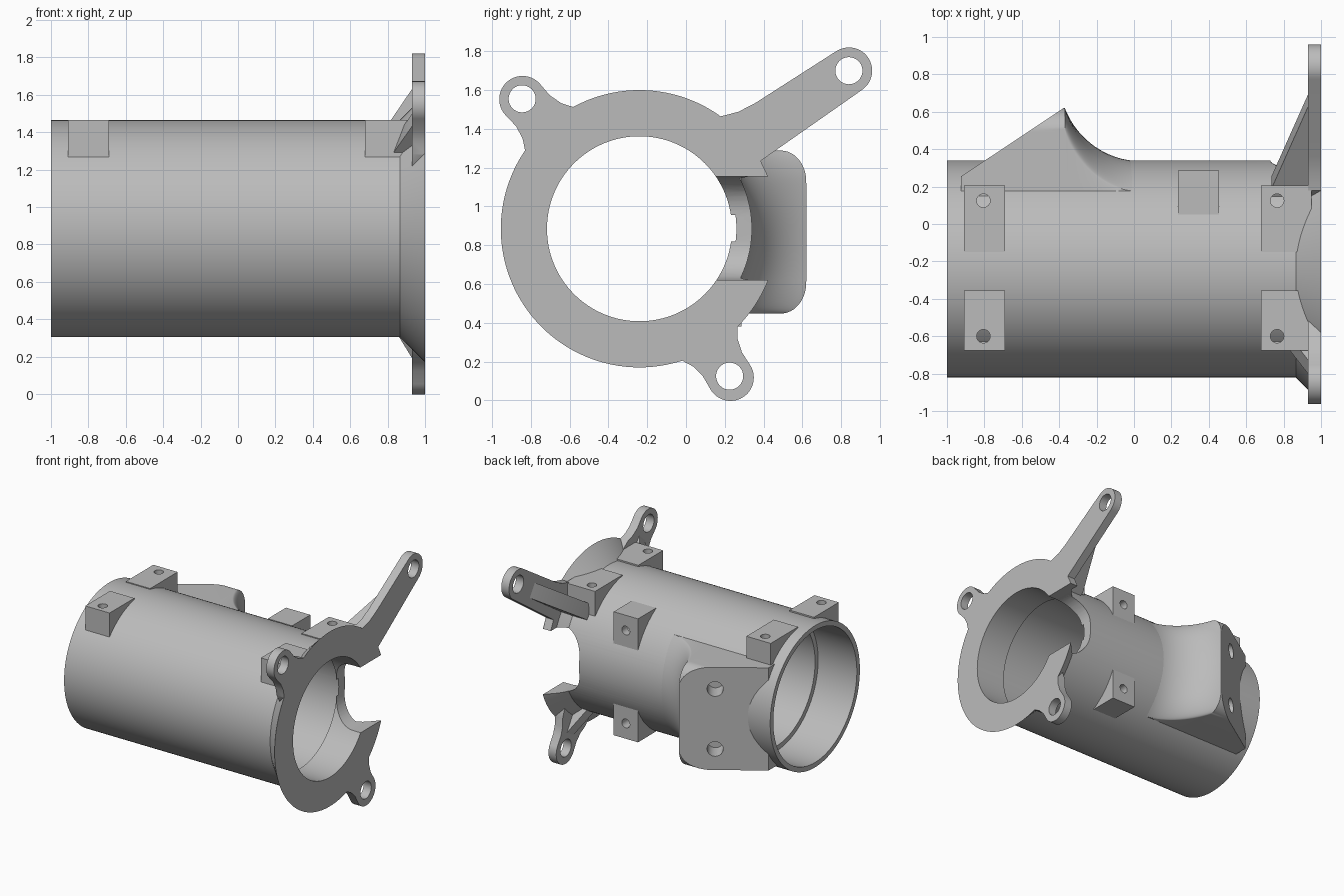
import bpy, bmesh, math
from mathutils import Vector

old = bpy.data.objects.get("Cube")
if old:
    bpy.data.objects.remove(old, do_unlink=True)

grey = bpy.data.materials.new("matte grey")
grey.use_nodes = True
grey.diffuse_color = (0.5, 0.5, 0.5, 1)
grey.node_tree.nodes["Principled BSDF"].inputs["Base Color"].default_value = (0.5, 0.5, 0.5, 1)

X, Y, Z = Vector((1, 0, 0)), Vector((0, 1, 0)), Vector((0, 0, 1))
AXIS = Vector((0, -0.24, 0.885))      # centre line of the tube
R = 0.58                              # outer radius of the tube


def loft(name, sections):
    """Solid through a row of closed sections with equal point counts."""
    bm = bmesh.new()
    rings = [[bm.verts.new(p) for p in s] for s in sections]
    n = len(rings[0])
    for a, b in zip(rings, rings[1:]):
        for i in range(n):
            j = (i + 1) % n
            bm.faces.new((a[i], a[j], b[j], b[i]))
    bm.faces.new(rings[0])
    bm.faces.new(rings[-1])
    bmesh.ops.recalc_face_normals(bm, faces=bm.faces)
    mesh = bpy.data.meshes.new(name)
    bm.to_mesh(mesh)
    bm.free()
    mesh.materials.append(grey)
    ob = bpy.data.objects.new(name, mesh)
    bpy.context.collection.objects.link(ob)
    return ob


def prism(name, pts, lo, hi, u=Y, v=Z, origin=Vector()):
    """Flat outline in the u, v plane, extruded along u x v."""
    w = u.cross(v)
    return loft(name, [[origin + u * a + v * b + w * c for a, b in pts] for c in (lo, hi)])


def arc(cx, cy, r, start, end, steps):
    angles = [math.radians(start + (end - start) * i / steps) for i in range(steps + 1)]
    return [(cx + r * math.cos(t), cy + r * math.sin(t)) for t in angles]


def lathe(name, profile, steps=128):
    """Turn (x, radius) pairs around the tube axis."""
    circle = arc(0, 0, 1, 0, 360, steps)[:-1]
    return loft(name, [[AXIS + X * x + Y * (a * r) + Z * (b * r) for a, b in circle]
                       for x, r in profile])


def peg(centre, direction, r, depth):
    """Round cutter centred on a surface point."""
    side = direction.orthogonal().normalized()
    circle = arc(0, 0, r, 0, 360, 32)[:-1]
    return prism("hole_cutter", circle, -depth, depth, side, direction.cross(side), Vector(centre))


def combine(ob, other, operation="DIFFERENCE"):
    mod = ob.modifiers.new("cut", "BOOLEAN")
    mod.operation, mod.solver, mod.object = operation, "EXACT", other
    bpy.context.view_layer.objects.active = ob
    bpy.ops.object.modifier_apply(modifier=mod.name)


def discard(ob):
    bpy.data.objects.remove(ob, do_unlink=True)


def drill(ob, *args):
    cutter = peg(*args)
    combine(ob, cutter)
    discard(cutter)


parts = []

# Shared cutters: stepped bore and round-ended slot through the flange
bore = lathe("bore_cutter", [(-1.1, 0.54), (-0.65, 0.54), (-0.65, 0.5),
                             (0.73, 0.5), (0.73, 0.477), (1.1, 0.477)])
slot_outline = ([(1.1, 0.62), (1.1, 1.155)] + arc(0.93, 0.955, 0.2, 90, 180, 12)
                + arc(0.93, 0.82, 0.2, 180, 270, 12))
slot = prism("slot_cutter", slot_outline, -1, 0, X, Z)
bore.hide_render = slot.hide_render = True

# Tube
tube = lathe("tube", [(-1, R), (0.9, R)])
combine(tube, bore)
combine(tube, slot)
parts.append(tube)

# Flange: flared ring joined with three ears
flange = lathe("flange", [(0.865, R), (1, 0.715)])
EAR_R = 0.12
short_ears = [(-0.845, 1.555), (0.225, 0.125)]
long_ear = (0.84, 1.70)

neck = [(0.82, 0.118), (0.75, 0.135), (0.69, 0.17), (0.55, 0.2)]
ear_outline = (arc(0.9, 0, EAR_R, -90, 90, 24) + neck + [(u, -v) for u, v in reversed(neck)])
for y, z in short_ears:
    out = (Vector((0, y, z)) - AXIS).normalized()
    ear = prism("ear", ear_outline, 0.93, 1, out, X.cross(out), AXIS)
    combine(flange, ear, "UNION")
    discard(ear)
    # Short rib behind the ear
    rib = prism("short_ear_rib", [(0.82, 0.5), (0.82, 0.57), (0.94, 0.8), (0.94, 0.5)],
                -0.05, 0.05, X, out, AXIS)
    combine(rib, bore)
    parts.append(rib)

arm_outline = (arc(*long_ear, EAR_R, -56, 123, 24)
               + [(0.36, 1.535), (0.27, 1.488), (0.18, 1.465), (0.1, 1.35),
                  (0.28, 1.156), (0.42, 1.156), (0.385, 1.235)])
arm = prism("arm", arm_outline, 0.93, 1)
combine(flange, arm, "UNION")
discard(arm)
combine(flange, bore)
combine(flange, slot)
for y, z in short_ears + [long_ear]:
    drill(flange, (1, y, z), X, 0.07, 0.2)
parts.append(flange)

# Long rib behind the arm
arm_dir = Vector((0, 0.835, 0.55)).normalized()
arm_rib = prism("arm_rib", [(0.735, -0.85), (0.735, -0.74), (0.94, -0.19), (0.94, -0.85)],
                -0.06, 0.06, X, arm_dir, Vector((0, *long_ear)))
combine(arm_rib, bore)
parts.append(arm_rib)


# Mounting blocks
def block(name, x, y, z, hole, direction, depth):
    ob = prism(name, [(y[0], z[0]), (y[1], z[0]), (y[1], z[1]), (y[0], z[1])], *x)
    combine(ob, bore)
    drill(ob, hole, direction, 0.036, depth)
    parts.append(ob)


for x0, x1, hx in ((-0.91, -0.69, -0.805), (0.68, 0.95, 0.765)):
    for y, hy in (((-0.675, -0.355), -0.6), ((-0.15, 0.205), 0.125)):
        block("top_block", (x0, x1), y, (1.262, 1.465), (hx, hy, 1.465), Z, 0.15)
for side in (-1, 1):
    z = sorted(AXIS.z + side * d for d in (0.24, 0.505))
    block("back_block", (0.235, 0.455), (0.05, 0.285), z,
          (0.345, 0.285, AXIS.z + side * 0.38), Y, 0.15)

# Angled bracket, sweeping down into the tube wall
HALF, ROUND, MID = 0.42, 0.16, 0.868
offsets = [HALF * math.sin(math.radians(-90 + 180 * i / 40)) for i in range(41)]


def bracket_section(x, blend):
    row = []
    for d in offsets:
        over = max(0, abs(d) - (HALF - ROUND)) / ROUND
        crown = 0.62 - 0.13 * (1 - math.sqrt(max(0, 1 - over * over)))
        wall = AXIS.y - 0.004 + math.sqrt(R * R - (MID + d - AXIS.z) ** 2)
        row.append(Vector((x, wall + blend * (crown - wall), MID + d)))
    return row + [Vector((x, 0.09, MID + HALF)), Vector((x, 0.09, MID - HALF))]


sweep = arc(0.04, 0.78, 0.44, 201.3, 270, 20)
sections = [bracket_section(-0.925, 1)]
sections += [bracket_section(x, (y - 0.34) / 0.28) for x, y in sweep]
bracket = loft("angled_bracket", sections)
wedge = prism("wedge_cutter", [(-1.2, 0.072), (-0.3, 0.67), (-0.3, 1), (-1.2, 1)], 0, 2, X, Y)
combine(bracket, wedge)
discard(wedge)
combine(bracket, bore)
face_normal = Vector((-0.553, 0.833, 0)).normalized()
for z in (0.62, 1.11):
    drill(bracket, (-0.595, 0.473, z), face_normal, 0.06, 0.15)
parts.append(bracket)

discard(bore)
discard(slot)

# Smooth the round surfaces, keep the machined edges crisp
bpy.ops.object.select_all(action="DESELECT")
for ob in parts:
    ob.select_set(True)
bpy.context.view_layer.objects.active = tube
bpy.ops.object.shade_smooth_by_angle(angle=math.radians(30))
